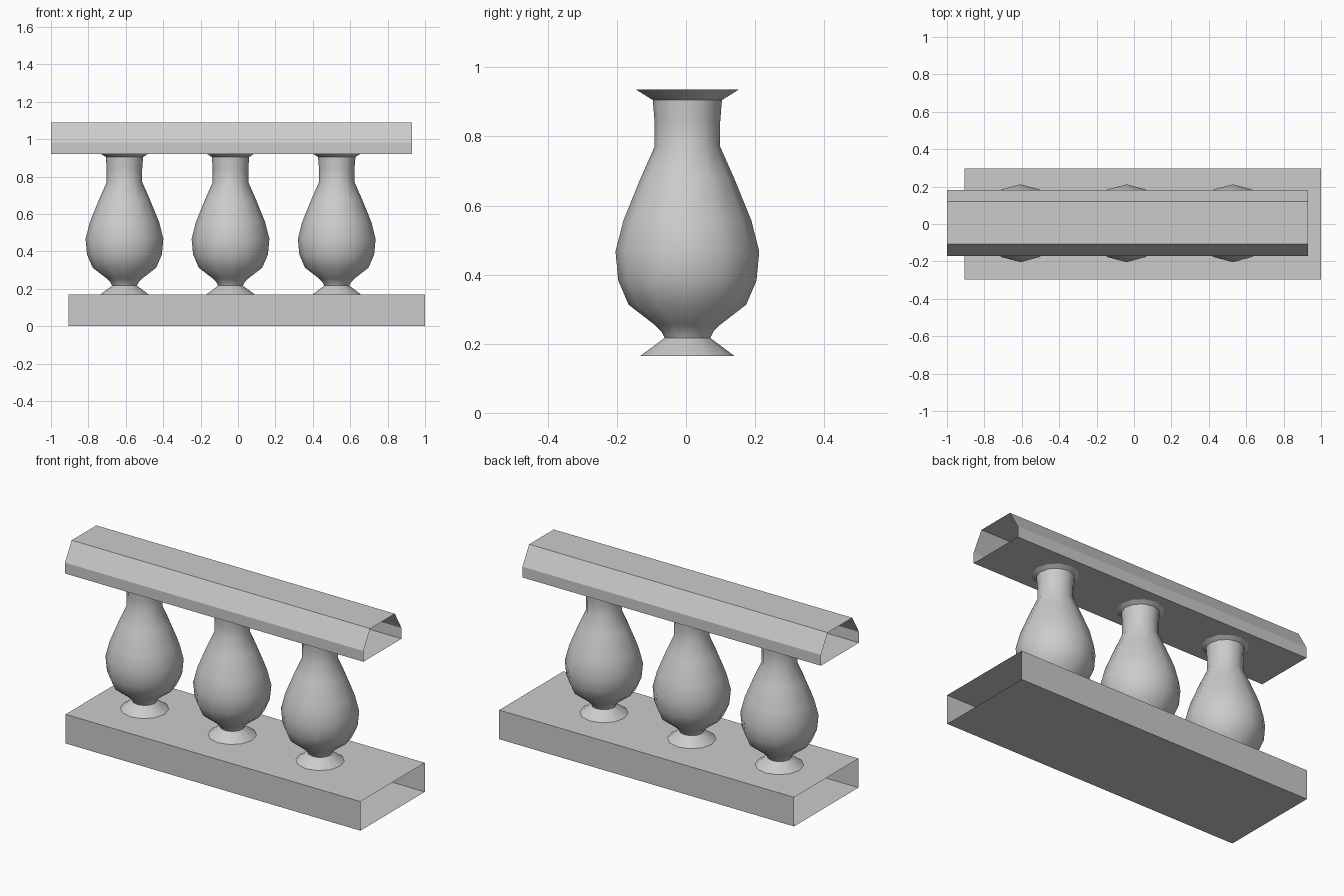
import bpy, math

cube = bpy.data.objects.get("Cube")
if cube:
    bpy.data.objects.remove(cube, do_unlink=True)

stone = bpy.data.materials.new("light_grey_stone")
stone.use_nodes = True
stone.diffuse_color = (0.6, 0.6, 0.6, 1)
stone.node_tree.nodes["Principled BSDF"].inputs["Base Color"].default_value = (0.6, 0.6, 0.6, 1)


def make_object(name, verts, faces):
    mesh = bpy.data.meshes.new(name)
    mesh.from_pydata(verts, [], faces)
    mesh.materials.append(stone)
    obj = bpy.data.objects.new(name, mesh)
    bpy.context.collection.objects.link(obj)
    return obj


def open_rail(name, profile, x0, x1):
    """Sweep a closed (y, z) outline along x, leaving both ends open."""
    n = len(profile)
    verts = [(x, y, z) for x in (x0, x1) for y, z in profile]
    faces = [(i, (i + 1) % n, (i + 1) % n + n, i + n)[::-1] for i in range(n)]
    return make_object(name, verts, faces)


def lathe(name, profile, sides, x, y):
    """Turn a (radius, z) profile around a vertical axis."""
    verts = []
    for r, z in profile:
        for k in range(sides):
            a = math.tau * k / sides
            verts.append((x + r * math.cos(a), y + r * math.sin(a), z))
    faces = []
    for j in range(len(profile) - 1):
        for k in range(sides):
            a, b = j * sides + k, j * sides + (k + 1) % sides
            faces.append((a, b, b + sides, a + sides))
    obj = make_object(name, verts, faces)
    bpy.ops.object.select_all(action="DESELECT")
    bpy.context.view_layer.objects.active = obj
    obj.select_set(True)
    bpy.ops.object.shade_smooth_by_angle(angle=math.radians(50))
    return obj


# Base slab and bevelled handrail, both hollow with open ends
open_rail("base_slab", [(-0.297, 0), (-0.297, 0.17), (0.297, 0.17), (0.297, 0)], -0.907, 1.0)
open_rail("handrail", [(-0.17, 0.92), (-0.17, 0.983), (-0.107, 1.09),
                       (0.12, 1.09), (0.182, 0.983), (0.182, 0.92)], -1.0, 0.93)

# Vase-shaped balusters: foot, bulb, neck and flared top
vase = [(0.136, 0.165), (0.066, 0.217), (0.075, 0.235), (0.095, 0.255),
        (0.17, 0.313), (0.2, 0.383), (0.208, 0.467), (0.185, 0.557),
        (0.135, 0.68), (0.095, 0.77), (0.095, 0.843), (0.1, 0.905), (0.148, 0.935)]
for side, x in (("right", -0.607), ("middle", -0.04), ("left", 0.528)):
    lathe(side + "_baluster", vase, 12, x, 0.004)
